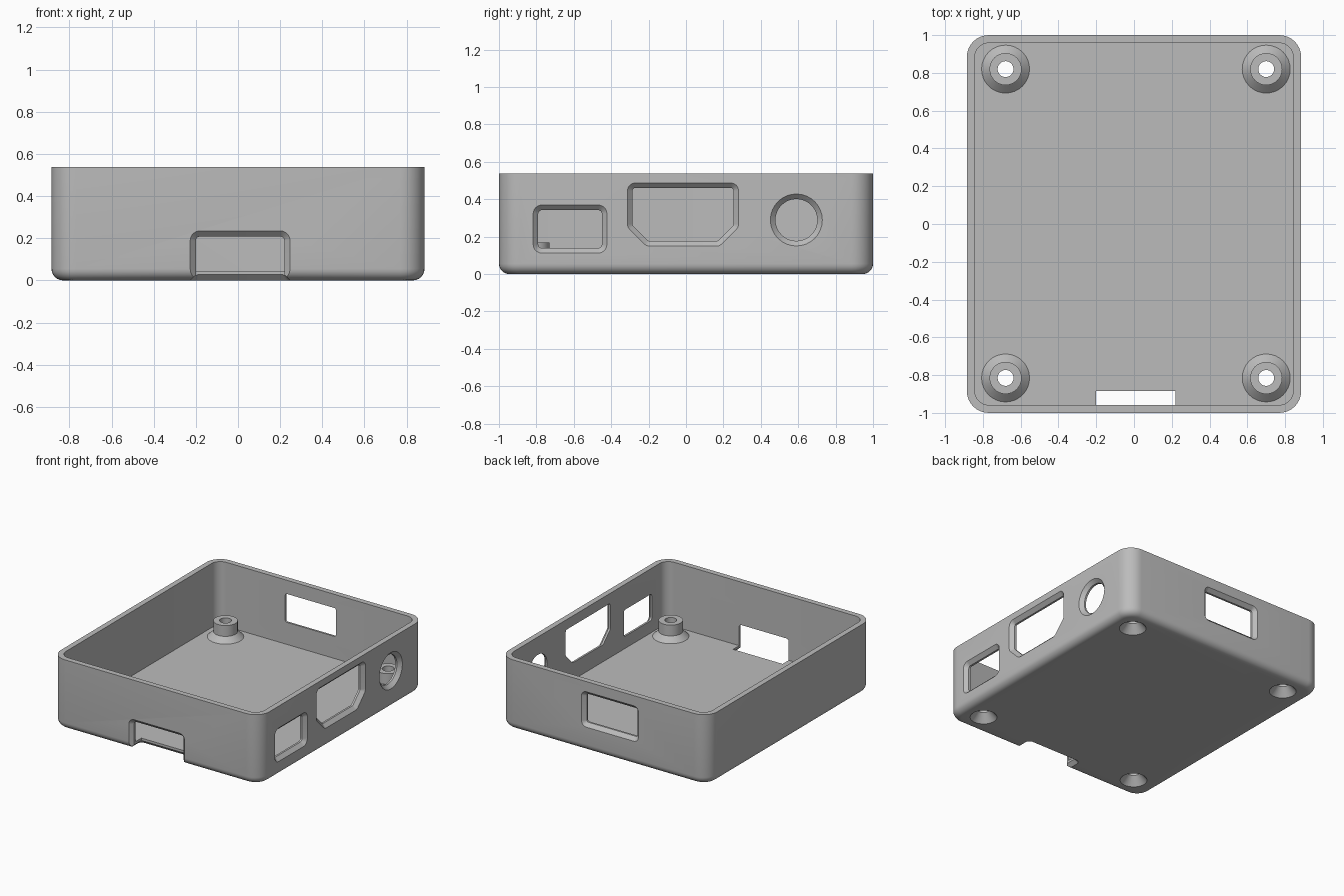
import bpy, bmesh, math
from mathutils import Vector

cube = bpy.data.objects.get("Cube")
if cube:
    bpy.data.objects.remove(cube, do_unlink=True)

X, Y, TOP = 0.885, 1.0, 0.537
WALL, FLOOR, FLARE = 0.042, 0.045, 0.027

grey = bpy.data.materials.new("grey plastic")
grey.use_nodes = True
colour = (0.5, 0.5, 0.5, 1)
grey.diffuse_color = colour
grey.node_tree.nodes["Principled BSDF"].inputs["Base Color"].default_value = colour


def rect(u0, u1, v0, v1):
    return [(u0, v0), (u1, v0), (u1, v1), (u0, v1)]


def disc(u, v, r):
    return rect(u - r, u + r, v - r, v + r)


def rounded(points, r, offset=0, seg=8):
    """Convex counter-clockwise outline with rounded corners, grown by offset."""
    pts = [Vector(p) for p in points]
    out = []
    for i, p in enumerate(pts):
        a = (p - pts[i - 1]).normalized()
        b = (pts[(i + 1) % len(pts)] - p).normalized()
        n1, n2 = Vector((a.y, -a.x)), Vector((b.y, -b.x))
        centre = p - r * (n1 + n2) / (1 + n1.dot(n2))
        start = math.atan2(n1.y, n1.x)
        turn = math.acos(max(-1, min(1, n1.dot(n2))))
        for k in range(seg + 1):
            t = start + turn * k / seg
            out.append(centre + (r + offset) * Vector((math.cos(t), math.sin(t))))
    return out


def loft(name, points, r, levels, place, seg=8):
    """Closed solid through rounded outlines; levels are (depth, offset)."""
    bm = bmesh.new()
    rings = [[bm.verts.new(place(p.x, p.y, d)) for p in rounded(points, r, off, seg)]
             for d, off in levels]
    for low, high in zip(rings, rings[1:]):
        for i in range(len(low)):
            j = (i + 1) % len(low)
            bm.faces.new((low[i], low[j], high[j], high[i]))
    bm.faces.new(rings[0][::-1])
    bm.faces.new(rings[-1])
    bmesh.ops.remove_doubles(bm, verts=bm.verts, dist=1e-5)
    bmesh.ops.recalc_face_normals(bm, faces=bm.faces)
    mesh = bpy.data.meshes.new(name)
    bm.to_mesh(mesh)
    bm.free()
    mesh.materials.append(grey)
    obj = bpy.data.objects.new(name, mesh)
    bpy.context.collection.objects.link(obj)
    return obj


def combine(target, tool, operation):
    mod = target.modifiers.new(tool.name, 'BOOLEAN')
    mod.operation, mod.solver, mod.object = operation, 'EXACT', tool
    bpy.context.view_layer.objects.active = target
    bpy.ops.object.modifier_apply(modifier=mod.name)
    bpy.data.objects.remove(tool, do_unlink=True)


def upright(u, v, d):
    return Vector((u, v, d))


# Tray: rounded bottom edge, outer wall, rim, inner wall, floor
fillet = 0.055
levels = [(fillet * (1 - math.sin(t)), -fillet * (1 - math.cos(t)))
          for t in (math.pi / 2 * (1 - k / 6) for k in range(7))]
levels += [(TOP, 0), (TOP, -WALL), (FLOOR, -WALL)]
tray = loft("open_enclosure_tray", rect(-X, X, -Y, Y), 0.116, levels, upright)

# Screw posts with conical feet and countersunk holes
post, hole = 0.085, 0.042
for x in (-0.68, 0.70):
    for y in (-0.815, 0.82):
        foot = [(0.02, 0.042), (FLOOR, 0.042), (0.085, 0), (0.168, 0)]
        combine(tray, loft("screw_post", disc(x, y, post), post, foot, upright), 'UNION')
        sink = [(-0.02, 0.07), (0.062, 0), (0.3, 0)]
        combine(tray, loft("screw_hole", disc(x, y, hole), hole, sink, upright), 'DIFFERENCE')

# Wall openings, flared towards the outside
flared = [(0.02, FLARE + 0.02), (-FLARE, 0), (-0.065, 0)]


def side(u, v, d):
    return Vector((X + d, u, v))


def back(u, v, d):
    return Vector((u, Y + d, v))


def front(u, v, d):
    return Vector((u, -Y - d, v))


angled = [(-0.2, 0.176), (0.168, 0.176), (0.254, 0.262),
          (0.254, 0.46), (-0.286, 0.46), (-0.286, 0.262)]
openings = [
    ("small_port", rect(-0.79, -0.45, 0.139, 0.342), 0.02, flared, side),
    ("angled_port", angled, 0.015, flared, side),
    ("round_port", disc(0.59, 0.289, 0.112), 0.112, flared, side),
    ("back_port", rect(-0.27, 0.16, 0.214, 0.432), 0.015, flared, back),
    ("front_slot", rect(-0.2, 0.22, -0.1, 0.208), 0.02,
     flared[:2] + [(-0.115, 0)], front),
    ("slot_underside", rect(-0.2, 0.22, -1.2, -0.885), 0.01,
     [(-0.02, FLARE + 0.02), (FLARE, 0), (FLARE + 0.005, -0.005)], upright),
]
for name, outline, r, depth, place in openings:
    combine(tray, loft(name, outline, r, depth, place), 'DIFFERENCE')

# Smooth curved surfaces, crisp edges
bpy.ops.object.select_all(action='DESELECT')
tray.select_set(True)
bpy.context.view_layer.objects.active = tray
bpy.ops.object.shade_smooth_by_angle(angle=math.radians(30))
